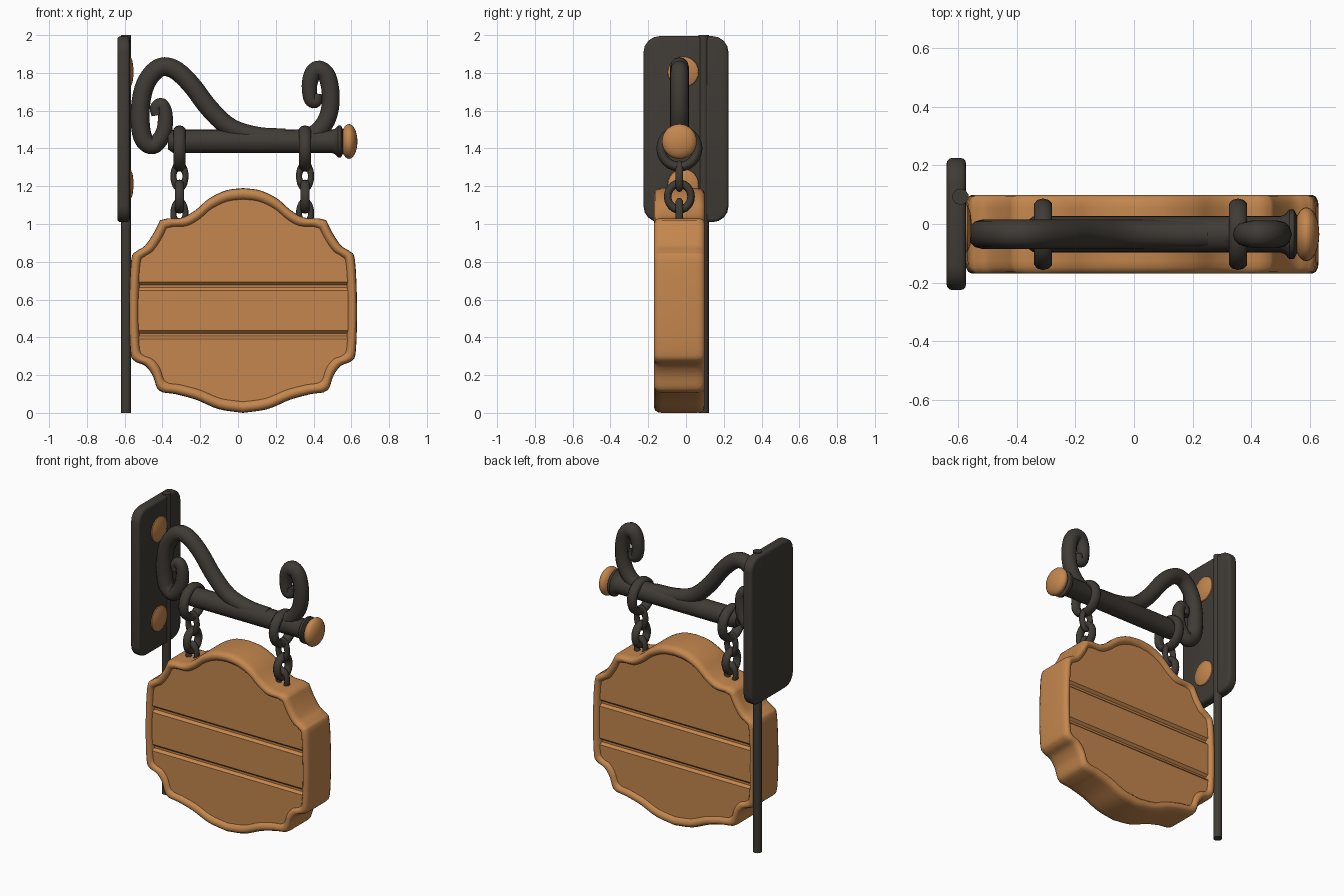
import bpy, bmesh
from math import pi
from mathutils import Vector

if "Cube" in bpy.data.objects:
    bpy.data.objects.remove(bpy.data.objects["Cube"])

MID_Y = -0.035   # plane of the bracket, chains and board
BAR_Z = 1.437
BOARD_X, BOARD_Z = 0.027, 0.595


def material(name, rgb):
    m = bpy.data.materials.new(name)
    m.use_nodes = True
    m.diffuse_color = (*rgb, 1)
    m.node_tree.nodes["Principled BSDF"].inputs["Base Color"].default_value = (*rgb, 1)
    return m


iron = material("dark iron", (0.05, 0.043, 0.035))
wood = material("warm wood", (0.55, 0.24, 0.075))


def finish(ob, name, mat, angle=40):
    ob.name = name
    ob.data.materials.clear()
    ob.data.materials.append(mat)
    bpy.ops.object.select_all(action="DESELECT")
    ob.select_set(True)
    bpy.context.view_layer.objects.active = ob
    bpy.ops.object.shade_smooth_by_angle(angle=angle * pi / 180)
    return ob


def from_bmesh(bm, name, mat, angle=40):
    bmesh.ops.recalc_face_normals(bm, faces=bm.faces)
    mesh = bpy.data.meshes.new(name)
    bm.to_mesh(mesh)
    bm.free()
    ob = bpy.data.objects.new(name, mesh)
    bpy.context.collection.objects.link(ob)
    return finish(ob, name, mat, angle)


def smooth_path(points, steps=5):
    """Catmull-Rom samples through 2D points."""
    p = [Vector(q) for q in points]
    p = [p[0] * 2 - p[1]] + p + [p[-1] * 2 - p[-2]]
    out = []
    for a, b, c, d in zip(p, p[1:], p[2:], p[3:]):
        for i in range(steps):
            t = i / steps
            out.append(0.5 * (2 * b + (c - a) * t + (2 * a - 5 * b + 4 * c - d) * t ** 2
                              + (3 * b - a - 3 * c + d) * t ** 3))
    return out + [p[-2]]


def lathe_x(name, mat, profile, y, z, sides=24):
    """Solid of revolution about the x direction from (x, radius) pairs."""
    bm = bmesh.new()
    rings = []
    for x, r in profile:
        ring = bmesh.ops.create_circle(bm, segments=sides, radius=r)["verts"]
        for v in ring:
            v.co = (x, y + v.co.x, z + v.co.y)
        rings.append(ring)
    for a, b in zip(rings, rings[1:]):
        for i in range(sides):
            j = (i + 1) % sides
            bm.faces.new((a[i], a[j], b[j], b[i]))
    bm.faces.new(rings[0])
    bm.faces.new(rings[-1])
    return from_bmesh(bm, name, mat)


# Wall plate with rounded corners
bm = bmesh.new()
bmesh.ops.create_cube(bm, size=1)
for v in bm.verts:
    v.co = (-0.606 + v.co.x * 0.066, v.co.y * 0.45, 1.502 + v.co.z * 0.985)
corners = [e for e in bm.edges if abs(e.verts[0].co.x - e.verts[1].co.x) > 0.05]
bmesh.ops.bevel(bm, geom=corners, offset=0.085, segments=4, profile=0.5, affect="EDGES")
rims = [e for e in bm.edges if abs(e.verts[0].co.x - e.verts[1].co.x) < 0.001]
bmesh.ops.bevel(bm, geom=rims, offset=0.018, segments=3, profile=0.5, affect="EDGES")
from_bmesh(bm, "wall_plate", iron)

# Long pole
bpy.ops.mesh.primitive_cylinder_add(vertices=10, radius=0.028, depth=2, location=(-0.592, 0.093, 1))
finish(bpy.context.object, "pole", iron)

# Domed bolts on the plate
for label, z in (("upper", 1.805), ("lower", 1.21)):
    lathe_x(label + "_bolt", wood, [(-0.58, 0.085), (-0.568, 0.08), (-0.558, 0.055), (-0.553, 0.015)],
            -0.015, z)

# Bar, collar and end knob
lathe_x("bar", iron, [(-0.37, 0.042), (-0.345, 0.06), (-0.3, 0.062), (0.5, 0.062), (0.515, 0.068),
                      (0.53, 0.085), (0.545, 0.085), (0.558, 0.06)], MID_Y, BAR_Z)
bpy.ops.mesh.primitive_uv_sphere_add(segments=24, ring_count=14, radius=0.092,
                                     location=(0.588, MID_Y, BAR_Z))
bpy.context.object.scale.x = 0.48
finish(bpy.context.object, "end_knob", wood)


def scroll(name, points, start, end):
    """Round iron rod along a path, its radius blending from start to end."""
    path = smooth_path(points)
    cu = bpy.data.curves.new(name, "CURVE")
    cu.dimensions = "3D"
    cu.bevel_depth = 1
    cu.bevel_resolution = 4
    cu.use_fill_caps = True
    sp = cu.splines.new("POLY")
    sp.points.add(len(path) - 1)
    for i, (pt, q) in enumerate(zip(sp.points, path)):
        t = min(1, 2.5 * i / len(path))
        pt.co = (q.x, MID_Y, q.y, 1)
        pt.radius = start + (end - start) * t
    ob = bpy.data.objects.new(name, cu)
    bpy.context.collection.objects.link(ob)
    bpy.ops.object.select_all(action="DESELECT")
    ob.select_set(True)
    bpy.context.view_layer.objects.active = ob
    bpy.ops.object.convert(target="MESH")
    finish(bpy.context.object, name, iron, 50)


# Scrolls above the bar, traced from the curl tip
scroll("large_scroll", [(-0.43, 1.575), (-0.435, 1.615), (-0.405, 1.632), (-0.385, 1.58), (-0.395, 1.48),
                        (-0.45, 1.415), (-0.505, 1.46), (-0.518, 1.6), (-0.49, 1.74), (-0.42, 1.825),
                        (-0.34, 1.82), (-0.25, 1.74), (-0.15, 1.61), (-0.04, 1.51), (0.1, 1.465),
                        (0.25, 1.455)], 0.028, 0.05)
scroll("small_scroll", [(0.42, 1.69), (0.412, 1.648), (0.385, 1.66), (0.378, 1.73), (0.395, 1.795),
                        (0.43, 1.818), (0.47, 1.785), (0.49, 1.7), (0.485, 1.6), (0.45, 1.52),
                        (0.38, 1.465), (0.25, 1.448)], 0.028, 0.047)

# Chains: a ring round the bar, then links turned a quarter each time
LINKS = ((1.4, 0.097, 0.025, 1.0, 1), (1.253, 0.032, 0.016, 1.75, 0),
         (1.145, 0.062, 0.02, 1.1, 1), (1.055, 0.032, 0.016, 1.75, 0))
for side, x in (("right", -0.31), ("left", 0.355)):
    for n, (z, major, minor, tall, turn) in enumerate(LINKS):
        bpy.ops.mesh.primitive_torus_add(major_segments=24, minor_segments=10, major_radius=major,
                                         minor_radius=minor, location=(x, MID_Y, z),
                                         rotation=(pi / 2, 0, turn * pi / 2))
        bpy.context.object.scale = (1, tall, 1.3)
        finish(bpy.context.object, f"{side}_chain_link_{n + 1}", iron, 60)

# Board outline: right half as (half width, height), then mirrored
half = smooth_path([(0, 1.19), (0.09, 1.178), (0.18, 1.135), (0.25, 1.075), (0.32, 1.035), (0.4, 1.03)], 4)
half += smooth_path([(0.44, 1.02), (0.475, 0.95), (0.52, 0.885), (0.565, 0.855), (0.592, 0.81),
                     (0.603, 0.57), (0.597, 0.33), (0.575, 0.275), (0.52, 0.25), (0.48, 0.2),
                     (0.455, 0.13), (0.425, 0.108)], 4)
half += smooth_path([(0.36, 0.1), (0.25, 0.07), (0.13, 0.02), (0, 0)], 4)
outline = half + [Vector((-p.x, p.y)) for p in reversed(half[1:-1])]


def board_solid(bm, profile):
    """Rings of the outline, shrunk by each inset and placed at each depth."""
    rings = []
    for inset, y in profile:
        sx, sz = 1 - inset / 0.6, 1 - 1.25 * inset / 0.595
        rings.append([bm.verts.new((BOARD_X + p.x * sx, MID_Y + y, BOARD_Z + (p.y - BOARD_Z) * sz))
                      for p in outline])
    n = len(outline)
    for a, b in zip(rings, rings[1:]):
        for i in range(n):
            j = (i + 1) % n
            bm.faces.new((a[i], a[j], b[j], b[i]))
    return rings


# Raised frame with rounded edges, front and back
edge = [(0.052, 0.095), (0.046, 0.117), (0.036, 0.13), (0.022, 0.134), (0.01, 0.128), (0.002, 0.112),
        (0, 0.09)]
bm = bmesh.new()
board_solid(bm, edge + [(i, -y) for i, y in reversed(edge)])
from_bmesh(bm, "board_frame", wood, 60)

# Plank panel, grooved across both faces
bm = bmesh.new()
rings = board_solid(bm, [(0.045, -0.113), (0.045, 0.113)])
for ring in rings:
    bm.faces.new(ring)
GROOVES = (0.67, 0.413)
for g in GROOVES:
    for dz in (-0.022, -0.007, 0.007, 0.022):
        bmesh.ops.bisect_plane(bm, geom=bm.verts[:] + bm.edges[:] + bm.faces[:],
                               plane_co=(0, 0, g + dz), plane_no=(0, 0, 1))
for v in bm.verts:
    if min(abs(v.co.z - g) for g in GROOVES) < 0.01:
        v.co.y = MID_Y + (v.co.y - MID_Y) * 0.86
from_bmesh(bm, "plank_panel", wood, 35)
